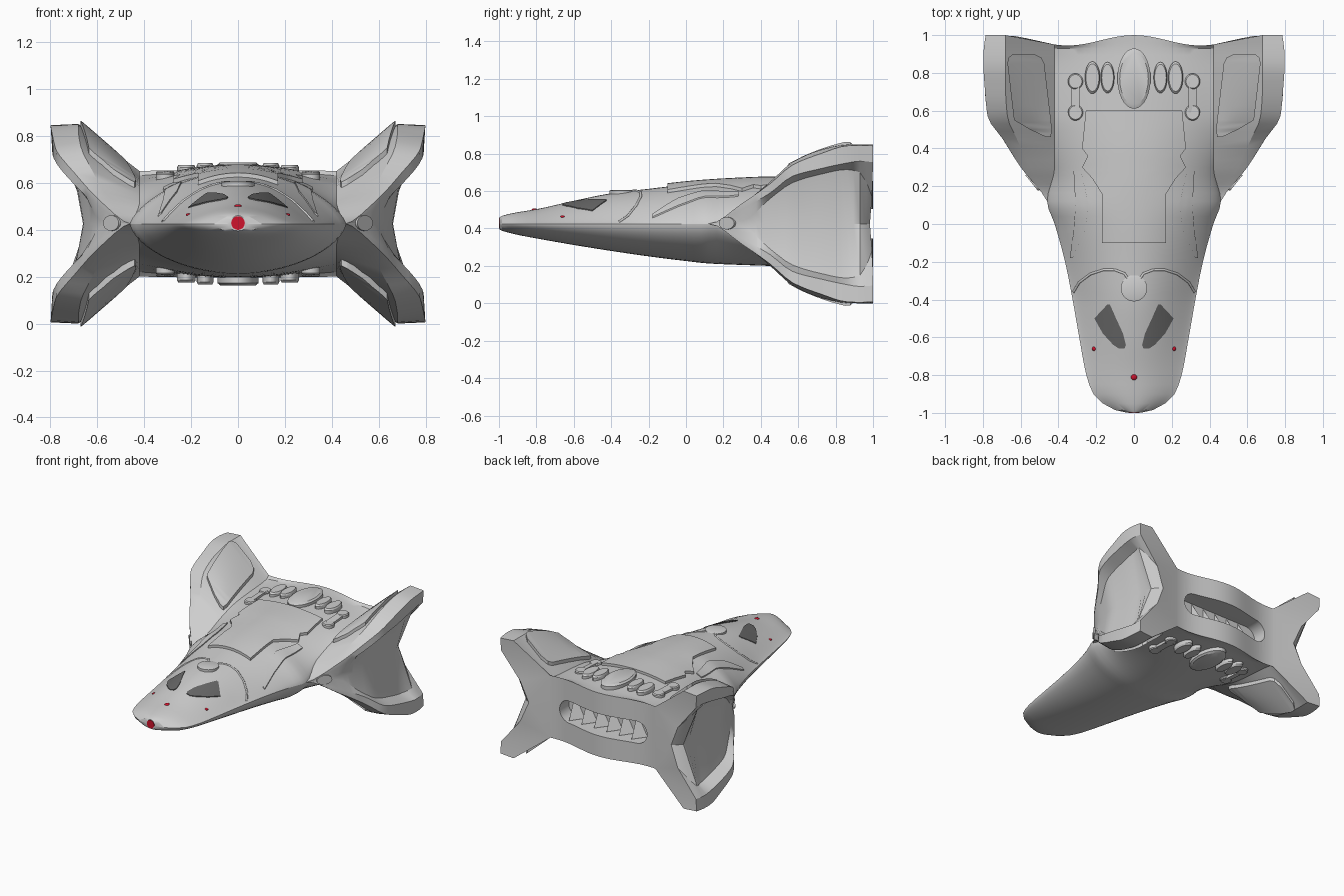
import bpy, bmesh, math
from mathutils import Vector
from mathutils.bvhtree import BVHTree

if "Cube" in bpy.data.objects:
    bpy.data.objects.remove(bpy.data.objects["Cube"])

MID = 0.425


def material(name, rgb):
    m = bpy.data.materials.new(name)
    m.diffuse_color = (*rgb, 1)
    m.use_nodes = True
    m.node_tree.nodes["Principled BSDF"].inputs["Base Color"].default_value = m.diffuse_color
    return m


GREY = material("hull grey", (0.62, 0.62, 0.62))
DARK = material("window grey", (0.14, 0.14, 0.14))
RED = material("light red", (0.62, 0.006, 0.025))


def shade(ob):
    bpy.ops.object.select_all(action='DESELECT')
    ob.select_set(True)
    bpy.context.view_layer.objects.active = ob
    bpy.ops.object.shade_smooth_by_angle(angle=math.radians(28))


def finish(bm, name, mat, smooth=True):
    bmesh.ops.recalc_face_normals(bm, faces=bm.faces)
    me = bpy.data.meshes.new(name)
    bm.to_mesh(me)
    bm.free()
    ob = bpy.data.objects.new(name, me)
    bpy.context.collection.objects.link(ob)
    me.materials.append(mat)
    if smooth:
        shade(ob)
    return ob


# Hull stations. Front: y, half width, top z, bottom z
front = [(-.997, .045, .46, .395), (-.985, .10, .467, .388), (-.95, .165, .477, .378), (-.9, .215, .487, .366),
         (-.8, .252, .503, .347), (-.6, .29, .548, .312), (-.4, .325, .588, .28),
         (-.2, .365, .612, .251), (0, .42, .635, .226), (.12, .46, .645, .213)]
# Rear: y, top, bottom, root x z, inner tip x z, outer tip x z, rim x z, recess x z, waist x
rear = [(.3, .655, .205, .42, .51, .55, .53, .60, .535, .60, .505, .585, .44, .585),
        (.45, .66, .20, .42, .565, .62, .65, .695, .64, .695, .59, .655, .56, .64),
        (.57, .66, .197, .42, .595, .67, .755, .775, .74, .772, .68, .70, .645, .66),
        (.72, .66, .195, .42, .61, .68, .82, .79, .80, .79, .72, .705, .69, .66),
        (.86, .655, .195, .42, .62, .68, .848, .798, .842, .792, .75, .71, .715, .65),
        (.93, .652, .198, .42, .63, .68, .85, .795, .845, .787, .76, .74, .70, .63),
        (1, .655, .195, .42, .65, .68, .85, .785, .842, .78, .755, .63, .57, .57)]
stations = [(y, zt, zb) + (w, MID) * 5 + (w,) for y, w, zt, zb in front] + rear


def sample(y):
    """Monotone cubic interpolation of all station values."""
    k = max(i for i in range(len(stations) - 1) if stations[i][0] <= y)
    a, b = stations[k], stations[k + 1]
    h = b[0] - a[0]
    t = (y - a[0]) / h

    def slope(i, c):
        if i in (0, len(stations) - 1):
            return None
        p, q, r = stations[i - 1], stations[i], stations[i + 1]
        d0, d1 = (q[c] - p[c]) / (q[0] - p[0]), (r[c] - q[c]) / (r[0] - q[0])
        return 0 if d0 * d1 <= 0 else 2 * d0 * d1 / (d0 + d1)
    out = [y]
    for c in range(1, len(a)):
        d = (b[c] - a[c]) / h
        m0, m1 = slope(k, c), slope(k + 1, c)
        m0, m1 = d if m0 is None else m0, d if m1 is None else m1
        out.append(a[c] * (1 + 2 * t) * (1 - t) ** 2 + b[c] * t * t * (3 - 2 * t)
                   + h * (m0 * t * (1 - t) ** 2 - m1 * t * t * (1 - t)))
    return out


NB = 14


def section(y):
    """Half section from top centre, round the wings, to bottom centre."""
    _, zt, zb, xr, zr, xi, zi, xo, zo, xl, zl, xf, zf, xm = sample(y)
    wing = [(xi, zi), (xo, zo), (xl, zl), (xf, zf)]
    p_up = .7 + .5 * min(1, abs(y - .1) / .5)
    p_low = .6 + .6 * min(1, max(0, y - .1) / .5)
    up, low = [], []
    for i in range(NB + 1):
        u = math.sin(i / NB * math.pi / 2)
        f = max(0, 1 - u * u)
        up.append((u * xr, zr + (zt - zr) * f ** p_up))
        low.append((u * xr, 2 * MID - zr + (zb - 2 * MID + zr) * f ** p_low))
    low += [(x, 2 * MID - z) for x, z in wing]
    pts = up + wing + [(xm, MID)] + low[::-1]
    # scalloped trailing edge
    k = max(0, (y - .93) / .07) * .055
    return [(x, y - (k * math.sin(math.pi * x / .7) ** 2 if x < .7 else 0), z) for x, z in pts]


# Hull with four wings, lofted in one piece
ys = []
for a, b in zip(stations, stations[1:]):
    n = max(1, round((b[0] - a[0]) / .04))
    ys += [a[0] + (b[0] - a[0]) * i / n for i in range(n)]
ys.append(1)
bm = bmesh.new()
rings = [[bm.verts.new(p) for p in section(y)] for y in ys]
for r, s in zip(rings, rings[1:]):
    for i in range(len(r) - 1):
        bm.faces.new((r[i], r[i + 1], s[i + 1], s[i]))
for r in (rings[0], rings[-1]):
    R = r[::-1]
    for i in range(NB):
        bm.faces.new((r[i], r[i + 1], R[i + 1], R[i]))
    for q in (r, R):
        bm.faces.new((q[NB], q[NB + 1], q[NB + 2], q[NB + 3]))
        bm.faces.new((q[NB], q[NB + 3], q[NB + 4], q[NB + 5]))
    bm.faces.new((r[NB], r[NB + 5], R[NB]))
bmesh.ops.remove_doubles(bm, verts=bm.verts, dist=1e-5)
bmesh.ops.mirror(bm, geom=bm.verts[:] + bm.edges[:] + bm.faces[:], axis='X', merge_dist=1e-4)
bmesh.ops.recalc_face_normals(bm, faces=bm.faces)
tree = BVHTree.FromBMesh(bm)
hull = finish(bm, "hull", GREY, False)


def top(x, y):
    hit = tree.ray_cast(Vector((x, y, 2)), Vector((0, 0, -1)))[0]
    return hit.z if hit else MID


# Exhaust slot cut into the stern
bm = bmesh.new()
ring = []
for i in range(32):
    a = 2 * math.pi * (i + .5) / 32
    ring.append(bm.verts.new((.08 * math.cos(a) + math.copysign(.27, math.cos(a)), .84, MID + .08 * math.sin(a))))
f = bm.faces.new(ring)
ext = bmesh.ops.extrude_face_region(bm, geom=[f])
bmesh.ops.translate(bm, vec=(0, .3, 0), verts=[v for v in ext['geom'] if isinstance(v, bmesh.types.BMVert)])
cutter = finish(bm, "slot_cutter", GREY, False)
cutter.hide_render = True
mod = hull.modifiers.new("slot", 'BOOLEAN')
mod.operation, mod.solver, mod.object = 'DIFFERENCE', 'EXACT', cutter
bpy.context.view_layer.objects.active = hull
bpy.ops.object.modifier_apply(modifier=mod.name)
bpy.data.objects.remove(cutter)
shade(hull)

# Slanted vanes inside the slot
bm = bmesh.new()
for i in range(6):
    x = -.25 + i * .1
    a, b, c, d = [bm.verts.new(p) for p in ((x - .03, .84, MID - .075), (x + .05, .84, MID - .075),
                                            (x + .05, .84, MID + .075), (x + .035, .93, MID - .075))]
    for f in ((a, b, c), (a, b, d), (b, c, d), (a, c, d)):
        bm.faces.new(f)
finish(bm, "exhaust_vanes", GREY, False)


def plate(name, rows, lift, mat=GREY, sides=(1, -1), levels=(1,), n=8, m=4, sink=.02):
    """Plate that follows the hull; rows are (y, x0, x1)."""
    fine = []
    for a, b in zip(rows, rows[1:]):
        fine += [[p + (q - p) * i / m for p, q in zip(a, b)] for i in range(m)]
    fine.append(rows[-1])
    bm = bmesh.new()
    for sx in sides:
        for sz in levels:
            grids = []
            for off in (lift, -sink):
                g = []
                for y, x0, x1 in fine:
                    xs = [x0 + (x1 - x0) * j / n for j in range(n + 1)]
                    g.append([bm.verts.new((sx * x, y, MID + sz * (top(x, y) + off - MID))) for x in xs])
                grids.append(g)
                for r, s in zip(g, g[1:]):
                    for j in range(n):
                        bm.faces.new((r[j], r[j + 1], s[j + 1], s[j]))
            rims = [g[0] + [r[-1] for r in g[1:-1]] + g[-1][::-1] + [r[0] for r in g[-2:0:-1]] for g in grids]
            for i in range(len(rims[0])):
                bm.faces.new((rims[0][i - 1], rims[0][i], rims[1][i], rims[1][i - 1]))
    return finish(bm, name, mat)


plate("dorsal_panel", [(y, -x, x) for y, x in ((-.1, .17), (.16, .17), (.24, .22), (.3, .275),
      (.36, .245), (.4, .275), (.6, .255))], .018, sides=(1,), n=16)
plate("shoulder_plates", [(-.18, .325, .34), (-.04, .26, .32), (.1, .24, .31), (.28, .28, .32)], .008)
plate("cockpit_windows", [(-.66, .05, .08), (-.64, .043, .11), (-.58, .058, .165), (-.5, .095, .21),
                          (-.425, .128, .14)], .005, DARK, sink=.004)
plate("wing_panels", [(.46, .44, .465), (.5, .435, .55), (.55, .44, .635), (.85, .475, .67), (.88, .49, .665),
      (.9, .53, .64)], .025, levels=(1, -1))


def discs(name, spots, levels=(1, -1)):
    """Oval caps on the hull; spots are (x, y, rx, ry, height)."""
    bm = bmesh.new()
    for x, y, rx, ry, h in spots:
        for sx in ((1, -1) if x else (1,)):
            for sz in levels:
                z = top(x, y)
                prof = [(1, -.05), (1, h * .65), (.86, h)]
                rs = [[bm.verts.new((sx * (x + k * rx * math.cos(a * math.pi / 14)), y + k * ry * math.sin(a * math.pi / 14),
                                     MID + sz * (z + dz - MID))) for a in range(28)] for k, dz in prof]
                for r, s in zip(rs, rs[1:]):
                    for i in range(28):
                        bm.faces.new((r[i - 1], r[i], s[i], s[i - 1]))
                bm.faces.new(rs[-1])
                bm.faces.new(rs[0])
    return finish(bm, name, GREY)


discs("engine_pods", [(0, .77, .088, .16, .028), (.14, .775, .036, .082, .03), (.22, .775, .04, .085, .03)])
discs("clamp_ends", [(.31, .59, .04, .042, .018), (.31, .755, .04, .042, .018)])
plate("clamp_bars", [(.59, .288, .332), (.755, .288, .332)], .016, levels=(1, -1), n=2)
discs("dorsal_hatch", [(0, -.34, .07, .07, .01)], (1,))

# Raised seam arching behind the cockpit
cu = bpy.data.curves.new("cockpit_seams", 'CURVE')
cu.dimensions, cu.bevel_depth, cu.bevel_resolution = '3D', .007, 1
for s in (1, -1):
    path = [(.32, -.36), (.29, -.31), (.23, -.265), (.16, -.242), (.1, -.243), (.05, -.262), (.035, -.285)]
    sp = cu.splines.new('POLY')
    sp.points.add(len(path) - 1)
    for p, (x, y) in zip(sp.points, path):
        p.co = (s * x, y, top(x, y), 1)
seam = bpy.data.objects.new("cockpit_seams", cu)
bpy.context.collection.objects.link(seam)
cu.materials.append(GREY)


def cylinder(name, radius, depth, loc, direction, mat, stretch=1):
    bpy.ops.mesh.primitive_cylinder_add(vertices=24, radius=radius, depth=depth, location=loc)
    ob = bpy.context.object
    ob.name = name
    ob.scale = (1, stretch, 1)
    ob.rotation_euler = (math.pi / 2, 0, direction)
    if stretch != 1:
        ob.scale = (stretch, 1, 1)
    ob.data.materials.append(mat)
    shade(ob)


# Flush oval discs on the wing forks, and the nose light
for s in (1, -1):
    cylinder("fork_disc", .033, .05, (s * .522, .232, .428), s * math.radians(51), GREY, 1.6)
cylinder("nose_light", .029, .03, (0, -.986, .428), 0, RED)

# Red running lights
for x, y, r in ((0, -.81, .017), (.21, -.66, .012), (-.21, -.66, .012)):
    bpy.ops.mesh.primitive_uv_sphere_add(segments=16, ring_count=8, radius=r,
                                         location=(x, y, top(abs(x), y) - .2 * r))
    ob = bpy.context.object
    ob.name = "running_light"
    ob.scale.z = .6
    ob.data.materials.append(RED)
    shade(ob)
